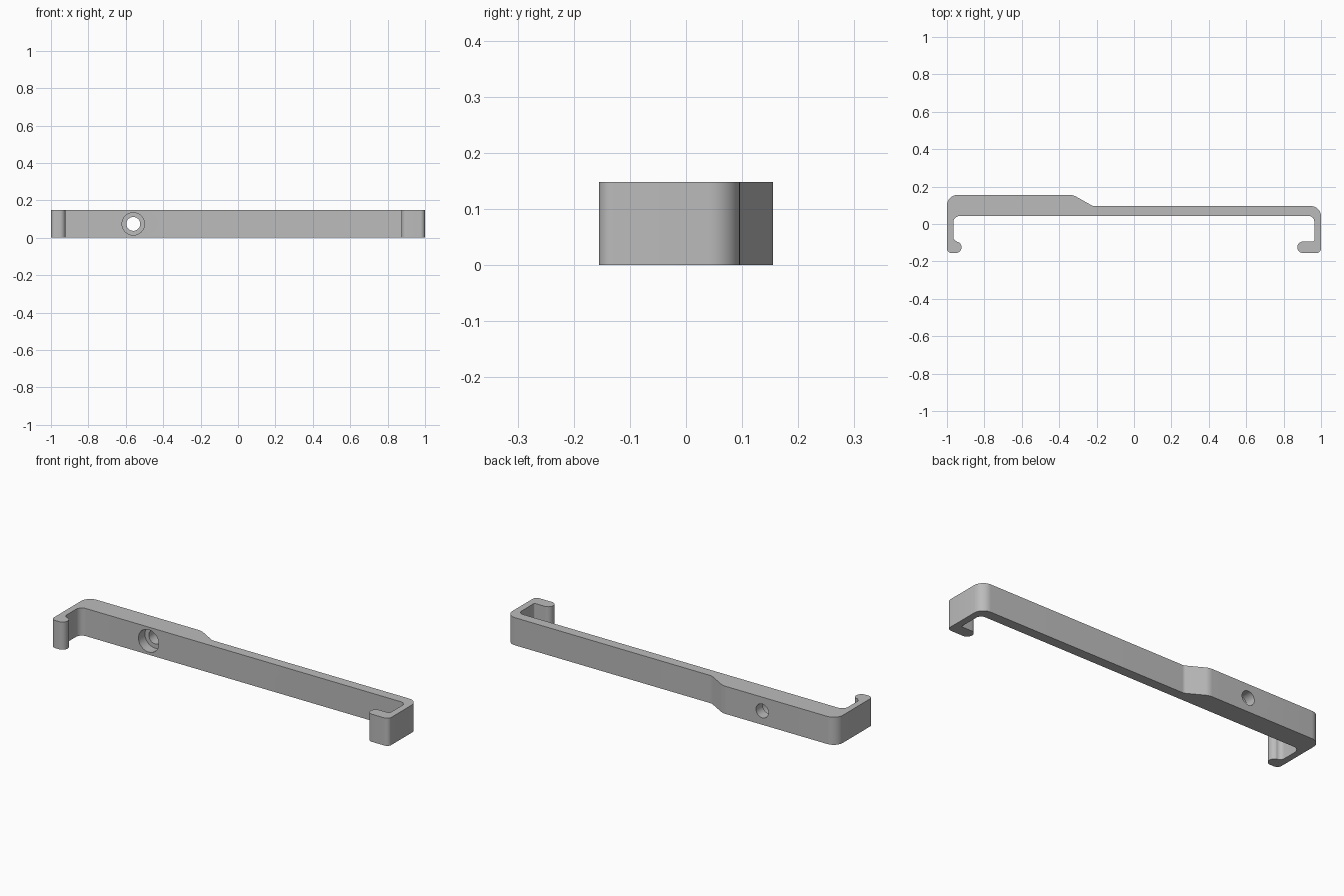
import bpy, bmesh, math
from mathutils import Vector

cube = bpy.data.objects.get("Cube")
if cube:
    bpy.data.objects.remove(cube, do_unlink=True)

HEIGHT = 0.148

grey = bpy.data.materials.new("light grey")
grey.use_nodes = True
grey.diffuse_color = (0.5, 0.5, 0.5, 1)
grey.node_tree.nodes["Principled BSDF"].inputs["Base Color"].default_value = (0.5, 0.5, 0.5, 1)


def rounded(corners, steps=10):
    """Outline with each (x, y, radius) corner replaced by a tangent arc."""
    out = []
    for i, (x, y, r) in enumerate(corners):
        p = Vector((x, y))
        a = (Vector(corners[i - 1][:2]) - p).normalized()
        b = (Vector(corners[(i + 1) % len(corners)][:2]) - p).normalized()
        if r == 0:
            out.append(p)
            continue
        half = a.angle(b) / 2
        centre = p + (a + b).normalized() * (r / math.sin(half))
        start = p + a * (r / math.tan(half)) - centre
        end = p + b * (r / math.tan(half)) - centre
        sweep = math.pi - 2 * half
        for k in range(steps + 1):
            t = k / steps
            arc = (start * math.sin((1 - t) * sweep) + end * math.sin(t * sweep)) / math.sin(sweep)
            out.append(centre + arc)
    return out


def prism(name, outline, height):
    bm = bmesh.new()
    face = bm.faces.new([bm.verts.new((p.x, p.y, 0)) for p in outline])
    top = bmesh.ops.extrude_face_region(bm, geom=[face])["geom"]
    bmesh.ops.translate(bm, vec=(0, 0, height),
                        verts=[v for v in top if isinstance(v, bmesh.types.BMVert)])
    bmesh.ops.recalc_face_normals(bm, faces=bm.faces)
    mesh = bpy.data.meshes.new(name)
    bm.to_mesh(mesh)
    bm.free()
    obj = bpy.data.objects.new(name, mesh)
    bpy.context.collection.objects.link(obj)
    mesh.materials.append(grey)
    return obj


# Bracket outline: left hook, thick and thin back bar, right hook
profile = [
    (-1.0, -0.155, 0.025), (-0.922, -0.155, 0.03), (-0.922, -0.094, 0.03),
    (-0.966, -0.094, 0.025), (-0.966, 0.043, 0.035), (0.964, 0.043, 0.03),
    (0.964, -0.094, 0.008), (0.873, -0.094, 0.03), (0.873, -0.155, 0.03),
    (1.0, -0.155, 0.025), (1.0, 0.096, 0.055), (-0.22, 0.096, 0.03),
    (-0.325, 0.155, 0.07), (-1.0, 0.155, 0.055),
]
bracket = prism("bracket", rounded(profile), HEIGHT)


# Countersunk screw hole, cut from the front
def drill(name, radius, y0, y1):
    bpy.ops.mesh.primitive_cylinder_add(
        vertices=48, radius=radius, depth=y1 - y0,
        location=(-0.56, (y0 + y1) / 2, HEIGHT / 2), rotation=(math.pi / 2, 0, 0))
    cutter = bpy.context.object
    cutter.name = name
    cutter.hide_render = True
    cutter.data.materials.append(grey)
    cut = bracket.modifiers.new(name, 'BOOLEAN')
    cut.operation = 'DIFFERENCE'
    cut.solver = 'EXACT'
    cut.object = cutter
    bpy.ops.object.select_all(action='DESELECT')
    bpy.context.view_layer.objects.active = bracket
    bracket.select_set(True)
    bpy.ops.object.modifier_apply(modifier=cut.name)
    bpy.data.objects.remove(cutter, do_unlink=True)


drill("screw_head_recess", 0.06, 0.0, 0.098)
drill("screw_hole", 0.037, 0.02, 0.25)

bpy.ops.object.shade_smooth_by_angle(angle=math.radians(30))
